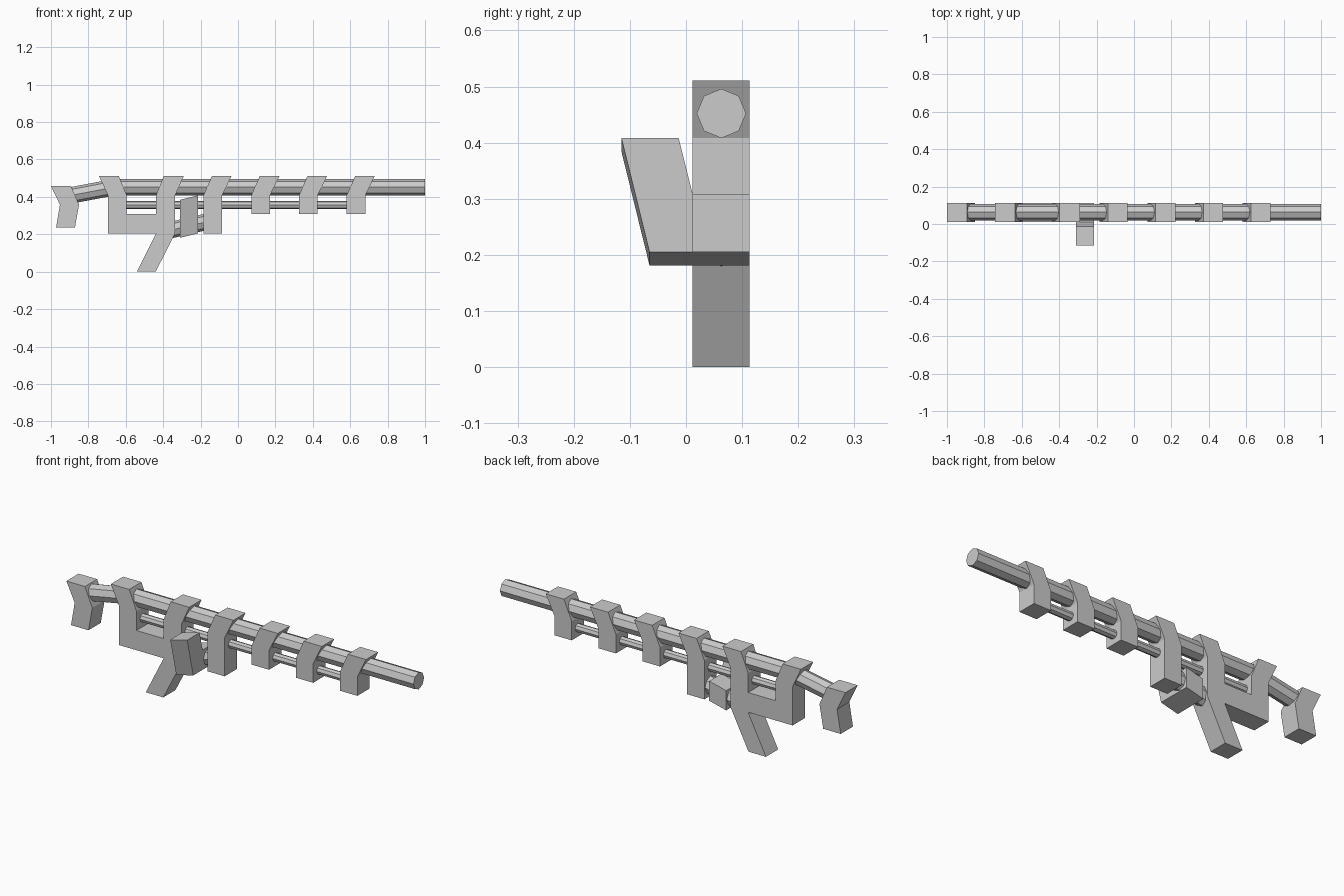
import bpy, bmesh
from mathutils import Vector

if "Cube" in bpy.data.objects:
    bpy.data.objects.remove(bpy.data.objects["Cube"])

Y0, Y1, YC = 0.012, 0.113, 0.063


def extrude(name, pts, offset):
    """Extrude a planar loop of 3D points along an offset vector."""
    bm = bmesh.new()
    face = bm.faces.new([bm.verts.new(p) for p in pts])
    res = bmesh.ops.extrude_face_region(bm, geom=[face], use_keep_orig=True)
    moved = [e for e in res["geom"] if isinstance(e, bmesh.types.BMVert)]
    bmesh.ops.translate(bm, verts=moved, vec=offset)
    bmesh.ops.recalc_face_normals(bm, faces=bm.faces)
    mesh = bpy.data.meshes.new(name)
    bm.to_mesh(mesh)
    bm.free()
    ob = bpy.data.objects.new(name, mesh)
    bpy.context.collection.objects.link(ob)
    return ob


def side_profile(name, pts):
    return extrude(name, [(x, Y0, z) for x, z in pts], (0, Y1 - Y0, 0))


def rod(name, a, b, radius):
    """Eight-sided rod between two (x, z) points in the centre plane."""
    a, b = Vector((a[0], YC, a[1])), Vector((b[0], YC, b[1]))
    d = b - a
    bpy.ops.mesh.primitive_cylinder_add(vertices=8, radius=radius, depth=d.length,
                                        location=(a + b) / 2)
    ob = bpy.context.object
    ob.name = name
    ob.rotation_euler = (0, Vector((d.z, d.x)).angle_signed(Vector((1, 0))) * -1, 0)
    # aim local z along the rod direction
    import math
    ob.rotation_euler = (0, math.atan2(d.x, d.z), 0)
    return ob


# Rods
rod("barrel", (-0.68, 0.452), (1.0, 0.452), 0.044)
rod("stock_rod", (-0.92, 0.403), (-0.66, 0.452), 0.044)
rod("lower_rail", (-0.64, 0.356), (0.63, 0.356), 0.022)
rod("feed_rod", (-0.37, 0.220), (-0.15, 0.271), 0.044)

# Shoulder rest
side_profile("shoulder_rest", [(-1, 0.458), (-0.893, 0.458), (-0.85, 0.358),
                               (-0.872, 0.235), (-0.973, 0.235), (-0.952, 0.358)])

# Receiver frame with both clamps and the grip
side_profile("receiver_frame", [
    (-0.743, 0.511), (-0.637, 0.511), (-0.595, 0.408), (-0.595, 0.308),
    (-0.438, 0.308), (-0.438, 0.408), (-0.397, 0.511), (-0.29, 0.511),
    (-0.336, 0.408), (-0.336, 0.205), (-0.44, 0), (-0.541, 0),
    (-0.438, 0.205), (-0.695, 0.205), (-0.695, 0.408)])

# Slanted clamps along the barrel: left x of lower part, bottom z
for i, (x, zb) in enumerate([(-0.185, 0.205), (0.071, 0.308),
                             (0.326, 0.308), (0.581, 0.308)]):
    side_profile(f"barrel_clamp_{i + 1}", [
        (x + 0.045, 0.511), (x + 0.15, 0.511), (x + 0.1, 0.408),
        (x + 0.1, zb), (x, zb), (x, 0.408)])

# Side magazine: bent arm, tilted along x
mag = [(-0.115, 0.408), (-0.013, 0.408), (0.012, 0.308),
       (Y1, 0.308), (Y1, 0.205), (-0.065, 0.205)]
extrude("side_magazine", [(-0.213, y, z) for y, z in mag], (-0.098, 0, -0.024))
